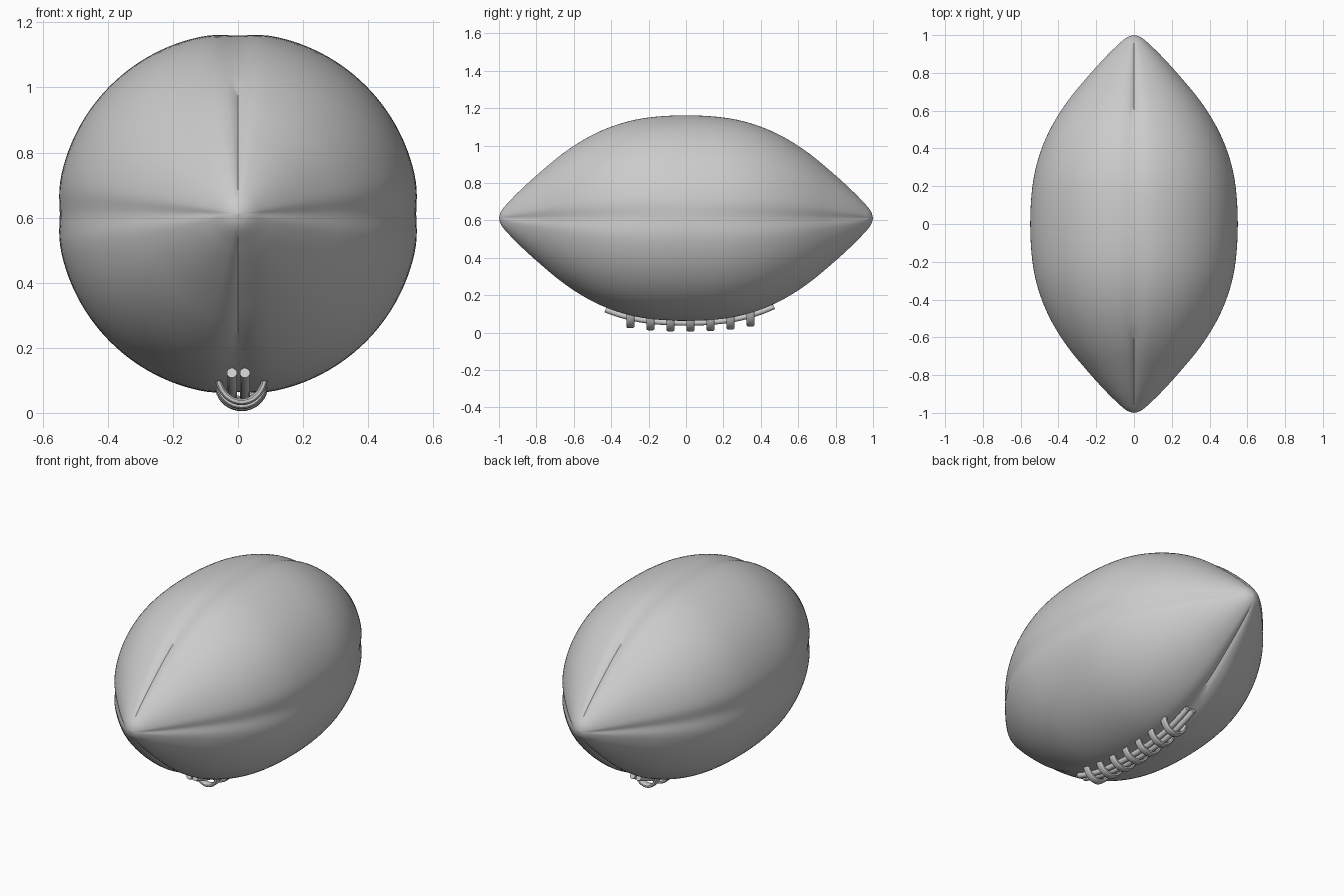
import bpy, bmesh, math

if "Cube" in bpy.data.objects:
    bpy.data.objects.remove(bpy.data.objects["Cube"])

CZ = 0.612
PROFILE = [(0, .556), (.2, .545), (.35, .513), (.5, .452), (.65, .358), (.8, .232),
           (.9, .138), (.95, .085), (.98, .05), (.994, .025), (1.0, 0)]


def radius(y):
    """Smooth interpolation of the half profile."""
    y = min(abs(y), 1)
    n = len(PROFILE) - 1
    i = next((k for k in range(n) if y <= PROFILE[k + 1][0]), n - 1)
    slope = lambda k: 0 if k == 0 else (
        (PROFILE[min(k + 1, n)][1] - PROFILE[k - 1][1]) / (PROFILE[min(k + 1, n)][0] - PROFILE[k - 1][0]))
    (y0, r0), (y1, r1) = PROFILE[i], PROFILE[i + 1]
    h = y1 - y0
    t = (y - y0) / h
    return ((2*t**3 - 3*t**2 + 1) * r0 + (t**3 - 2*t**2 + t) * h * slope(i)
            + (3*t**2 - 2*t**3) * r1 + (t**3 - t**2) * h * slope(i + 1))


def smooth(obj, angle=40):
    bpy.ops.object.select_all(action='DESELECT')
    obj.select_set(True)
    bpy.context.view_layer.objects.active = obj
    bpy.ops.object.shade_smooth_by_angle(angle=math.radians(angle))


def make_object(name, bm):
    bmesh.ops.recalc_face_normals(bm, faces=bm.faces)
    mesh = bpy.data.meshes.new(name)
    bm.to_mesh(mesh)
    bm.free()
    obj = bpy.data.objects.new(name, mesh)
    bpy.context.collection.objects.link(obj)
    smooth(obj)
    return obj


# Ball body: four panels with soft seam valleys and stitched slits near the tips
SEG, RINGS = 144, 80
bm = bmesh.new()
rings = []
for j in range(1, RINGS):
    y = -math.cos(math.pi * j / RINGS)
    r = radius(y)
    fade = min(1, max(0, (1 - abs(y)) / .06))
    ring = []
    for k in range(SEG):
        a = 2 * math.pi * k / SEG
        off = (a + math.pi / 4) % (math.pi / 2) - math.pi / 4
        dent = (.015 + .045 * abs(y)**1.5 * fade) * math.exp(-(off / .11)**2)
        if k in (SEG // 4, 3 * SEG // 4) and .56 < abs(y) < .97:
            dent += .03
        rr = r * (1 - dent)
        ring.append(bm.verts.new((rr * math.cos(a), y, CZ + rr * math.sin(a))))
    rings.append(ring)
for a, b in zip(rings, rings[1:]):
    for k in range(SEG):
        m = (k + 1) % SEG
        bm.faces.new((a[k], a[m], b[m], b[k]))
for ring, y in ((rings[0], -1), (rings[-1], 1)):
    tip = bm.verts.new((0, y, CZ))
    for k in range(SEG):
        bm.faces.new((ring[k], ring[(k + 1) % SEG], tip))
make_object("ball_body", bm)


def tube(name, points, across, along, n=12):
    """Sweep an oval section along points; 'across' is the oval's fixed side axis."""
    bm = bmesh.new()
    loops = []
    side, w, h = across
    for i, p in enumerate(points):
        q0, q1 = points[max(i - 1, 0)], points[min(i + 1, len(points) - 1)]
        d = [q1[c] - q0[c] for c in range(3)]
        if side == 'x':
            L = math.hypot(d[1], d[2])
            s, u = (1, 0, 0), (0, -d[2] / L, d[1] / L)
        else:
            L = math.hypot(d[0], d[2])
            s, u = (0, 1, 0), (-d[2] / L, 0, d[0] / L)
        loop = []
        for k in range(n):
            t = 2 * math.pi * (k + .5) / n
            c, v = math.cos(t), math.sin(t)
            c = math.copysign(abs(c)**along, c) * w
            v = math.copysign(abs(v)**along, v) * h
            loop.append(bm.verts.new([p[m] + s[m] * c + u[m] * v for m in range(3)]))
        loops.append(loop)
    for a, b in zip(loops, loops[1:]):
        for k in range(n):
            m = (k + 1) % n
            bm.faces.new((a[k], a[m], b[m], b[k]))
    bm.faces.new(loops[0])
    bm.faces.new(loops[-1])
    return make_object(name, bm)


# Two lengthwise lace cords hugging the underside
for x, name in ((-.019, "lace_cord_left"), (.021, "lace_cord_right")):
    pts = []
    for i in range(33):
        y = -.43 + .9 * i / 32
        pts.append((x, y, CZ - radius(y) * .985 - .012))
    tube(name, pts, ('x', .016, .016), 1)

# Seven cross laces bowed beneath the cords
for i in range(7):
    y = -.297 + i * .107
    base = CZ - radius(y)
    low = .015 + (base - .056) * .65
    pts = []
    for k in range(17):
        t = -1 + k / 8
        pts.append((.011 + .071 * math.sin(t * 1.35) / math.sin(1.35), y,
                    low + (base + .015 - low) * (1 - math.cos(t * 1.35)) / (1 - math.cos(1.35))))
    tube(f"cross_lace_{i + 1}", pts, ('y', .021, .010), .6)

# Small inflation studs at the tips
for y, name in ((-.996, "front_tip_stud"), (.996, "back_tip_stud")):
    bpy.ops.mesh.primitive_uv_sphere_add(segments=16, ring_count=8, radius=.006, location=(0, y * .998, CZ))
    bpy.context.object.name = name
    smooth(bpy.context.object)
